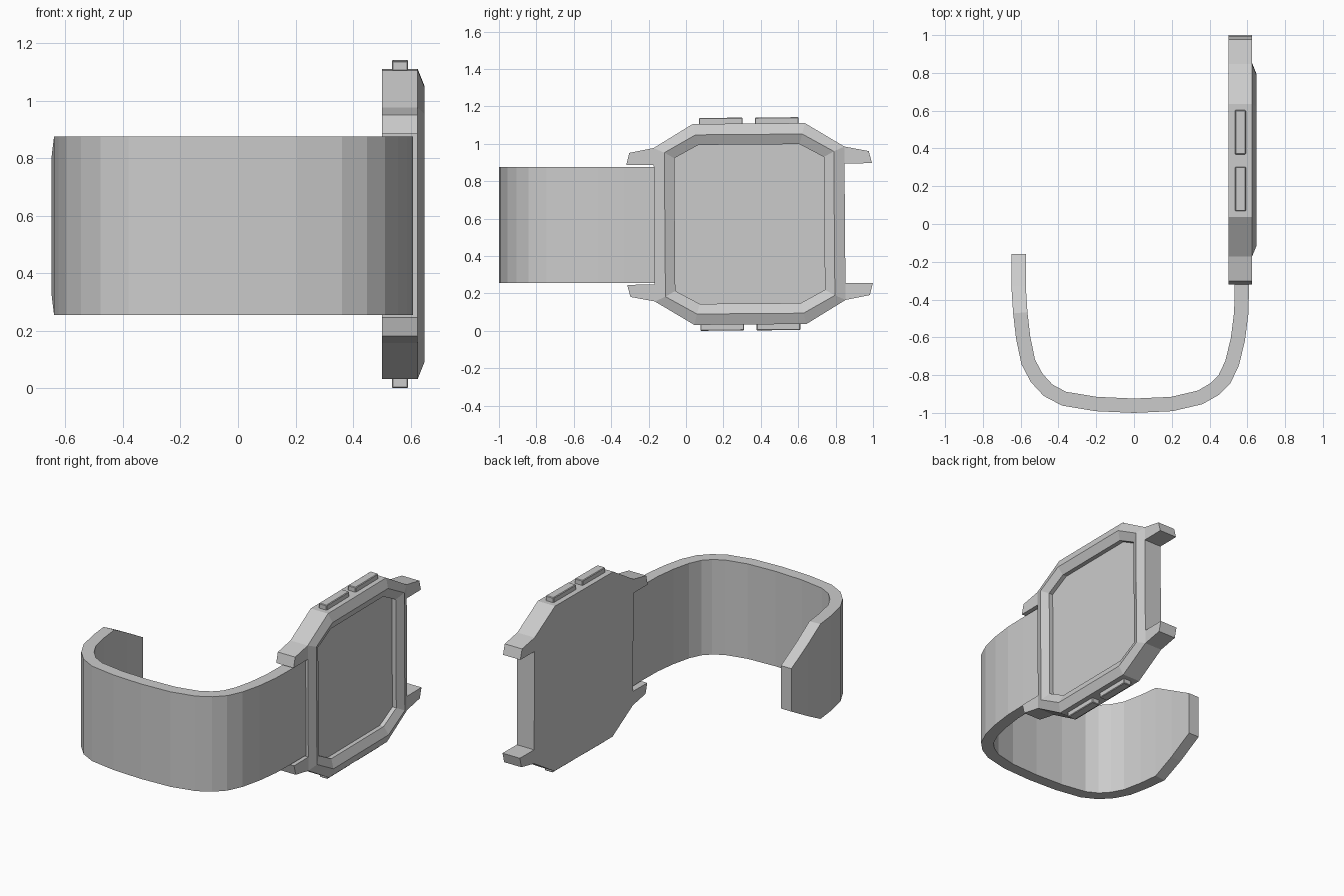
import bpy, bmesh, math
from mathutils import Vector, Matrix

if "Cube" in bpy.data.objects:
    bpy.data.objects.remove(bpy.data.objects["Cube"])

# the case sits very slightly rotated about its own centre
CASE = Matrix.Translation((0, 0.34, 0.571)) @ Matrix.Rotation(math.radians(0.45), 4, 'X')


def loft(name, rings, matrix=Matrix()):
    """Join equal-length closed rings with quads and cap both ends."""
    bm = bmesh.new()
    loops = [[bm.verts.new(matrix @ Vector(p)) for p in ring] for ring in rings]
    for a, b in zip(loops, loops[1:]):
        n = len(a)
        for i in range(n):
            j = (i + 1) % n
            bm.faces.new((a[i], a[j], b[j], b[i]))
    bm.faces.new(loops[0][::-1])
    bm.faces.new(loops[-1])
    bmesh.ops.recalc_face_normals(bm, faces=bm.faces)
    mesh = bpy.data.meshes.new(name)
    bm.to_mesh(mesh)
    bm.free()
    obj = bpy.data.objects.new(name, mesh)
    bpy.context.collection.objects.link(obj)
    return obj


def octagon(x, y1, z1, y2, z2):
    """Octagon in the yz plane from two corners of one quadrant."""
    quarter = [(y2, z2), (y1, z1)]
    pts = quarter + [(-y, z) for y, z in quarter[::-1]]
    pts += [(-y, -z) for y, z in pts]
    return [(x, y, z) for y, z in pts]


# watch case: back, rim, raised bezel ridge, inner slope, sunken screen
loft("case", [
    octagon(0.50, 0.30, 0.537, 0.51, 0.41),
    octagon(0.625, 0.30, 0.537, 0.51, 0.41),
    octagon(0.648, 0.285, 0.479, 0.453, 0.385),
    octagon(0.623, 0.27, 0.425, 0.40, 0.355),
    octagon(0.595, 0.27, 0.425, 0.40, 0.355),
], CASE)

# four strap lugs and four push buttons
lug = [(0.51, 0.41), (0.64, 0.385), (0.657, 0.32), (0.51, 0.32)]
for sy in (-1, 1):
    for sz in (-1, 1):
        loft("strap_lug", [[(x, sy * y, sz * z) for y, z in lug]
                           for x in (0.50, 0.625)], CASE)
        y0, y1 = sy * 0.15 - 0.117, sy * 0.15 + 0.117
        button = loft("push_button", [
            [(0.535, y0, sz * z), (0.592, y0, sz * z),
             (0.592, y1, sz * z), (0.535, y1, sz * z)]
            for z in (0.52, 0.569)], CASE)
        bevel = button.modifiers.new("soft_edge", 'BEVEL')
        bevel.width = 0.004
        bevel.segments = 1

# curved strap: centre line seen from above, tapered at the free end
path = [(-.611, -.16), (-.611, -.33), (-.602, -.47), (-.587, -.60), (-.56, -.73),
        (-.515, -.815), (-.455, -.88), (-.37, -.925), (-.20, -.953), (0, -.962),
        (.20, -.953), (.35, -.918), (.425, -.875), (.48, -.82), (.52, -.735),
        (.55, -.61), (.568, -.47), (.571, -.33), (.571, -.168)]
taper = {0: 0.14, 1: 0.235}
rings = []
for i, p in enumerate(path):
    p = Vector(p)
    t = (Vector(path[min(i + 1, len(path) - 1)]) - Vector(path[max(i - 1, 0)])).normalized()
    n = Vector((-t.y, t.x)) * 0.038
    h = taper.get(i, 0.31)
    a, b = p + n, p - n
    rings.append([(a.x, a.y, 0.565 - h), (b.x, b.y, 0.565 - h),
                  (b.x, b.y, 0.565 + h), (a.x, a.y, 0.565 + h)])
loft("strap", rings)
